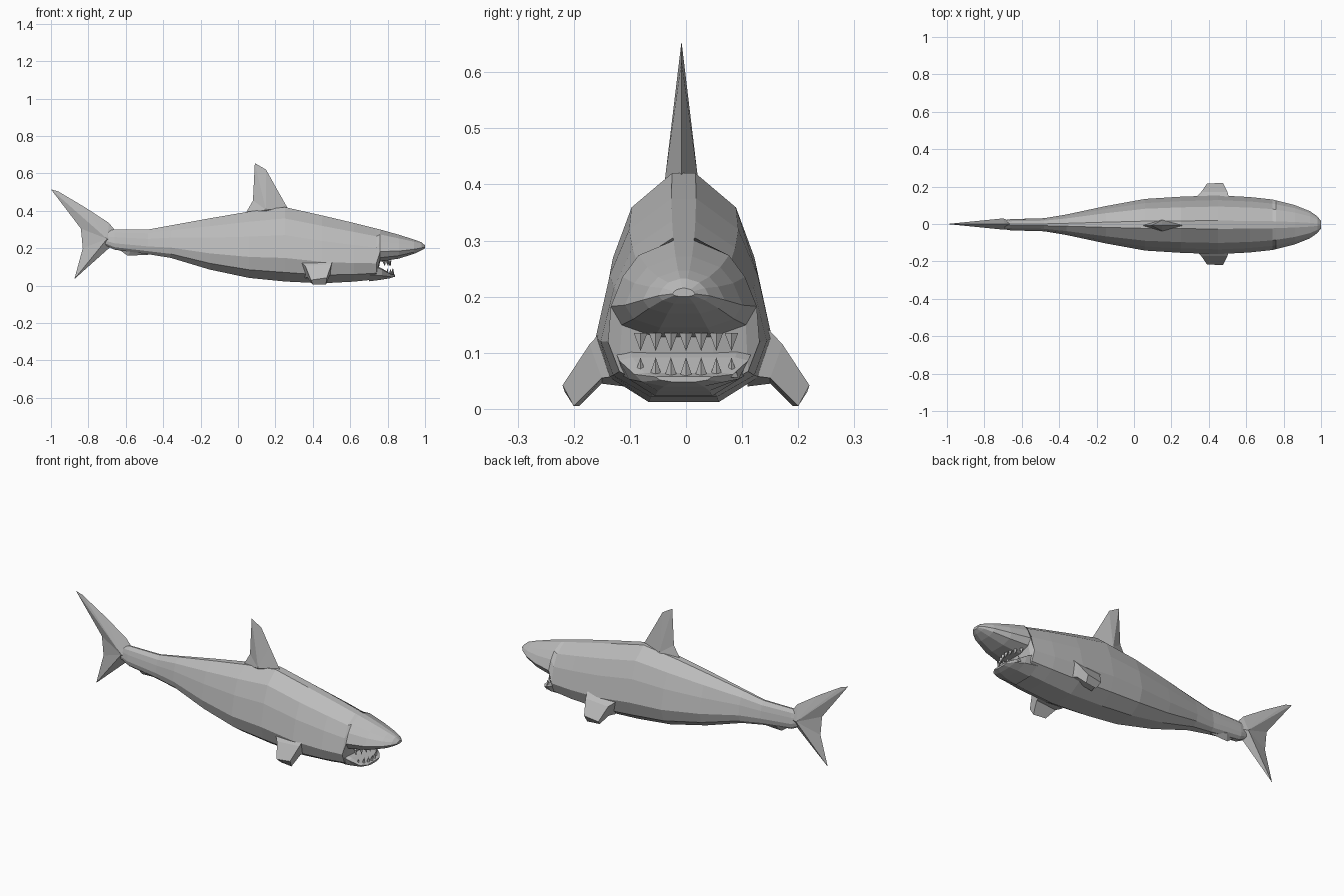
import bpy
import bmesh
from mathutils import Vector

default_cube = bpy.data.objects.get("Cube")
if default_cube:
    bpy.data.objects.remove(default_cube, do_unlink=True)

grey = bpy.data.materials.new("shark grey")
grey.use_nodes = True
grey.diffuse_color = (0.5, 0.5, 0.5, 1)
grey.node_tree.nodes["Principled BSDF"].inputs["Base Color"].default_value = grey.diffuse_color


def make_object(name, bm):
    """Turn a bmesh into a flat-shaded grey object with outward normals."""
    bmesh.ops.recalc_face_normals(bm, faces=bm.faces)
    mesh = bpy.data.meshes.new(name)
    bm.to_mesh(mesh)
    bm.free()
    mesh.materials.append(grey)
    obj = bpy.data.objects.new(name, mesh)
    bpy.context.collection.objects.link(obj)
    return obj


def loft_rings(name, rings):
    """Bridge rings of equal length and cap both ends."""
    bm = bmesh.new()
    loops = [[bm.verts.new(point) for point in ring] for ring in rings]
    count = len(loops[0])
    for first, second in zip(loops, loops[1:]):
        for i in range(count):
            j = (i + 1) % count
            bm.faces.new((first[i], first[j], second[j], second[i]))
    bm.faces.new(loops[0])
    bm.faces.new(loops[-1])
    return make_object(name, bm)


def section_rings(stations, half_section, offset=0):
    """Scale a mirrored half section to each (x, bottom, top, half width)."""
    rings = []
    for x, bottom, top, width in stations:
        side = [(width * f, bottom + (top - bottom) * t) for f, t in half_section]
        outline = side + [(-y, z) for y, z in reversed(side)]
        rings.append([(x, y + offset, z) for y, z in outline])
    return rings


def blade(name, outline, hub, thickness, offset=0):
    """Thin-edged fin: an outline fanned to a raised hub on both sides."""
    bm = bmesh.new()
    rim = [bm.verts.new((x, offset, z)) for x, z in outline]
    for side in (-1, 1):
        peak = bm.verts.new((hub[0], offset + side * thickness, hub[1]))
        for a, b in zip(rim, rim[1:] + rim[:1]):
            bm.faces.new((a, b, peak))
    return make_object(name, bm)


# Body and snout: pear-shaped section, with the underside stepping up at the mouth
pear = [(0.14, 1), (0.62, 0.85), (0.84, 0.63), (1, 0.33), (0.85, 0.14), (0.4, 0.02)]
body_stations = [
    (-0.72, 0.22, 0.29, 0.02),
    (-0.66, 0.19, 0.3, 0.03),
    (-0.48, 0.165, 0.3, 0.035),
    (-0.36, 0.145, 0.322, 0.055),
    (-0.15, 0.08, 0.36, 0.1),
    (0.06, 0.034, 0.396, 0.138),
    (0.25, 0.014, 0.42, 0.15),
    (0.45, 0.005, 0.375, 0.157),
    (0.62, 0.015, 0.335, 0.148),
    (0.74, 0.028, 0.305, 0.135),
    (0.76, 0.125, 0.3, 0.13),
    (0.86, 0.142, 0.272, 0.105),
    (0.94, 0.168, 0.247, 0.073),
    (0.98, 0.187, 0.232, 0.045),
    (1, 0.2, 0.215, 0.02),
]
loft_rings("body", section_rings(body_stations, pear, -0.004))

# Lower jaw: flat-topped scoop that narrows toward the front
scoop = [(0.8, 1), (1, 0.9), (0.85, 0.35), (0.4, 0)]
jaw_stations = [
    (0.7, 0.023, 0.125, 0.127),
    (0.77, 0.032, 0.092, 0.115),
    (0.815, 0.04, 0.064, 0.088),
    (0.84, 0.048, 0.058, 0.05),
]
loft_rings("lower_jaw", section_rings(jaw_stations, scoop, -0.004))


# Teeth: small four-sided spikes along both jaws
def tooth_row(name, base_height, rise, front, back):
    bm = bmesh.new()
    for i in range(-3, 4):
        bend = (i / 3) ** 2
        root = Vector((front + (back - front) * bend, i * 0.027, base_height))
        base = [bm.verts.new(root + Vector(d)) for d in
                ((0.01, 0, 0), (0, 0.012, 0), (-0.01, 0, 0), (0, -0.012, 0))]
        tip = bm.verts.new(root + Vector((0.006, 0, rise)))
        bm.faces.new(base)
        for a, b in zip(base, base[1:] + base[:1]):
            bm.faces.new((a, b, tip))
    make_object(name, bm)


tooth_row("lower_teeth", 0.056, 0.036, 0.825, 0.795)
tooth_row("upper_teeth", 0.135, -0.032, 0.81, 0.78)

# Dorsal fin
blade("dorsal_fin",
      [(0.04, 0.385), (0.08, 0.455), (0.09, 0.655), (0.15, 0.62), (0.2, 0.53), (0.265, 0.415), (0.15, 0.36)],
      (0.15, 0.405), 0.03, -0.008)

# Tail fin and the small fin below the tail stem
blade("tail_fin",
      [(-0.62, 0.25), (-0.69, 0.335), (-0.82, 0.42), (-0.96, 0.503), (-1, 0.515),
       (-0.84, 0.305), (-0.83, 0.2), (-0.875, 0.035), (-0.69, 0.2)],
      (-0.7, 0.25), 0.03)
blade("anal_fin", [(-0.66, 0.21), (-0.59, 0.16), (-0.48, 0.165), (-0.52, 0.22)],
      (-0.57, 0.19), 0.022)

# Pectoral fins: short tapered paddles, mirrored left and right
root = [(0.32, 0.13, 0.14), (0.51, 0.13, 0.16), (0.5, 0.11, 0.06), (0.36, 0.11, 0.04)]
middle = [(0.36, 0.172, 0.105), (0.5, 0.172, 0.115), (0.49, 0.15, 0.055), (0.37, 0.15, 0.045)]
tip = [(0.39, 0.216, 0.03), (0.475, 0.22, 0.042), (0.47, 0.2, 0.005), (0.4, 0.19, 0.005)]
for name, side in (("left_pectoral_fin", 1), ("right_pectoral_fin", -1)):
    loft_rings(name, [[(x, side * y, z) for x, y, z in ring] for ring in (root, middle, tip)])
